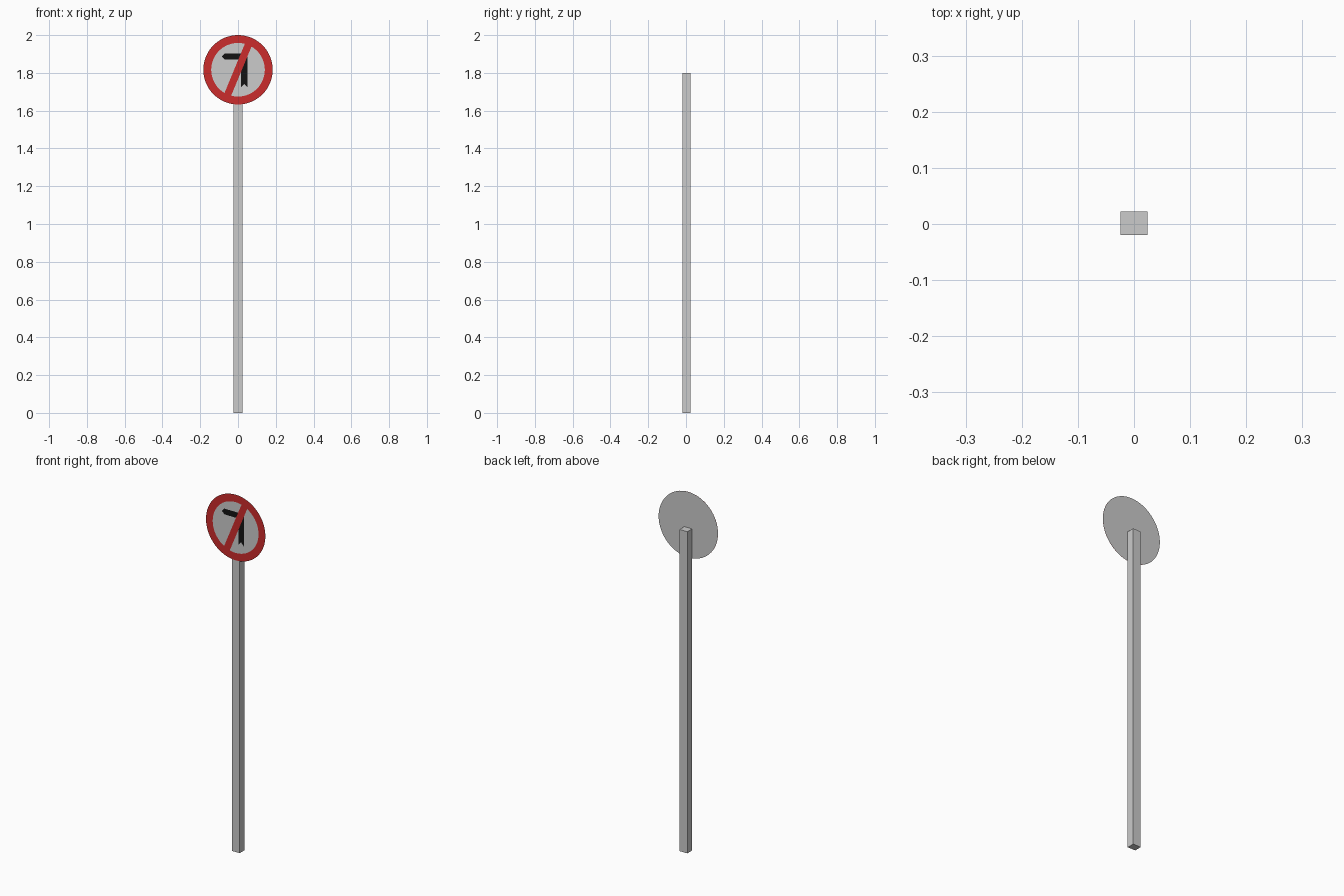
import bpy, bmesh, math

if "Cube" in bpy.data.objects:
    bpy.data.objects.remove(bpy.data.objects["Cube"])

CENTRE_Z, RADIUS, INNER = 1.8165, 0.1835, 0.142
FACE_Y, LAYER = -0.0200, 0.0005
SIDES = 64


def material(name, rgb):
    m = bpy.data.materials.new(name)
    m.diffuse_color = (*rgb, 1)
    m.use_nodes = True
    m.node_tree.nodes["Principled BSDF"].inputs["Base Color"].default_value = m.diffuse_color
    return m


red = material("red", (0.6, 0.025, 0.025))
black = material("black", (0.006, 0.006, 0.006))


def make_object(name, bm, mat=None):
    mesh = bpy.data.meshes.new(name)
    bm.to_mesh(mesh)
    bm.free()
    obj = bpy.data.objects.new(name, mesh)
    bpy.context.collection.objects.link(obj)
    if mat:
        mesh.materials.append(mat)
    return obj


def circle(r):
    return [(r * math.cos(2 * math.pi * i / SIDES), r * math.sin(2 * math.pi * i / SIDES))
            for i in range(SIDES)]


def add_points(bm, points, layer):
    return [bm.verts.new((x, FACE_Y - layer * LAYER, CENTRE_Z + z)) for x, z in points]


def flat_shape(name, points, layer, mat=None):
    # counter-clockwise x/z outline, facing -y
    bm = bmesh.new()
    bm.faces.new(add_points(bm, points, layer))
    return make_object(name, bm, mat)


# square post
bm = bmesh.new()
bmesh.ops.create_cube(bm, size=1)
bmesh.ops.scale(bm, vec=(0.048, 0.042, 1.8), verts=bm.verts)
bmesh.ops.translate(bm, vec=(0, 0.0015, 0.9), verts=bm.verts)
make_object("post", bm)

# round sheet plate
flat_shape("sign_plate", circle(RADIUS), 0)

# turn arrow: pointed left end, mitred corner, notched tail
flat_shape("turn_arrow", [
    (-0.086, 0.071), (-0.070, 0.055), (0.016, 0.055), (0.016, -0.093),
    (0.033, -0.074), (0.050, -0.093), (0.050, 0.087), (-0.070, 0.087)], 1, black)

# red border ring
bm = bmesh.new()
outer, inner = (add_points(bm, circle(r), 2) for r in (RADIUS, INNER))
for i in range(SIDES):
    j = (i + 1) % SIDES
    bm.faces.new((outer[i], outer[j], inner[j], inner[i]))
make_object("border_ring", bm, red)

# diagonal red bar, ends meeting the ring
tilt = math.radians(22.5)
half_w, half_l = 0.019, 0.142
bar = [(-half_w, -half_l), (half_w, -half_l), (half_w, half_l), (-half_w, half_l)]
c, s = math.cos(tilt), math.sin(tilt)
flat_shape("diagonal_bar", [(x * c + z * s, z * c - x * s) for x, z in bar], 2.4, red)
